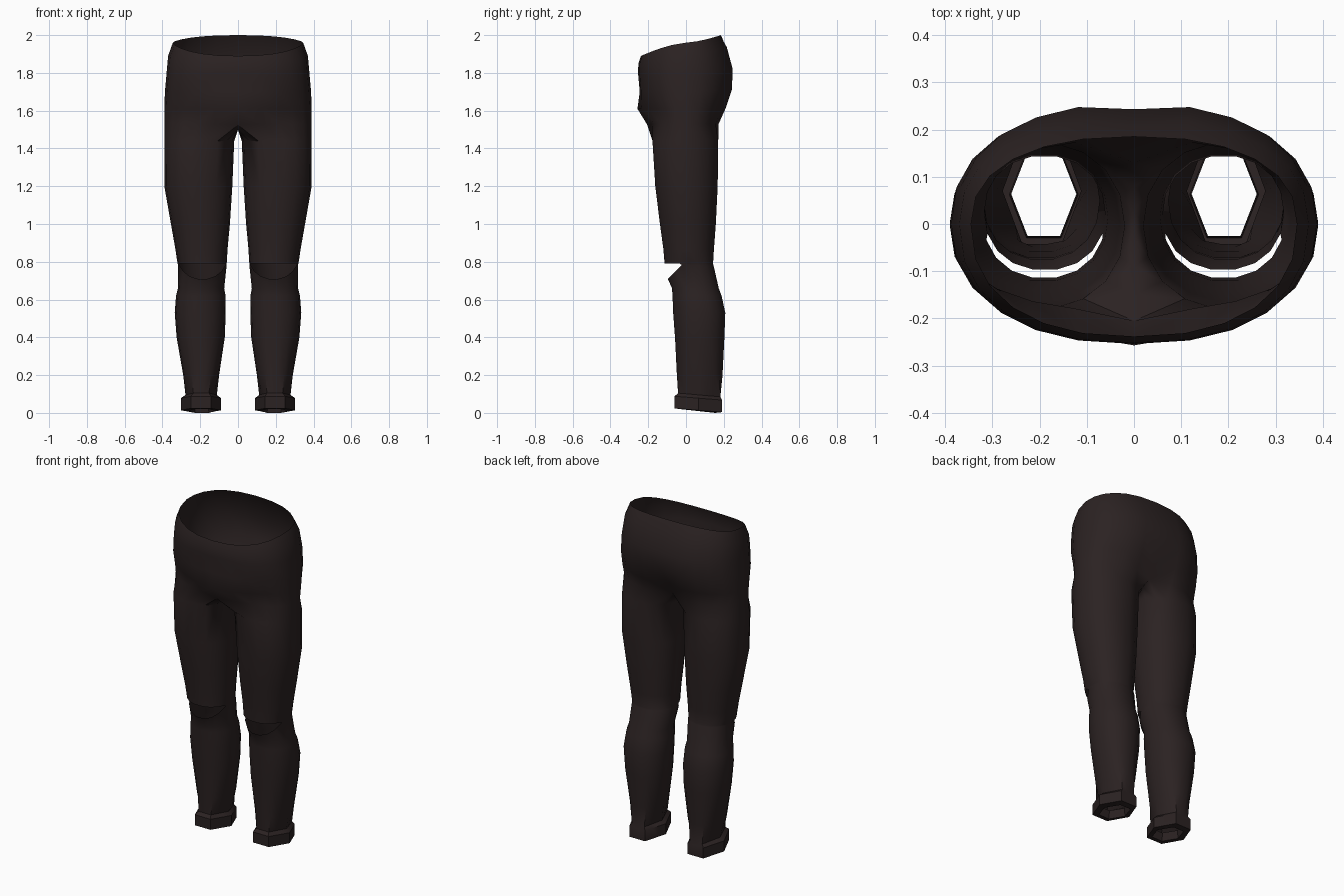
import bpy, bmesh, math
from math import sin, cos, radians

if "Cube" in bpy.data.objects:
    bpy.data.objects.remove(bpy.data.objects["Cube"])

ARC = 13    # points from front centre round the outside to back centre
LEG = 18    # points round a whole leg


def power(v, e=0.86):
    return math.copysign(abs(v) ** e, v)


def pelvis_ring(width, front, back, z_front, z_side, z_back):
    """Half ring on the +x side, from front seam to back seam."""
    ring = []
    for i in range(ARC):
        a = radians(-90 + 15 * i)
        s = power(sin(a))
        x = width * power(cos(a)) if 0 < i < ARC - 1 else 0
        y = s * (front if s < 0 else back)
        z = z_side + abs(s) ** 1.5 * ((z_front if s < 0 else z_back) - z_side)
        ring.append([x, y, z])
    return ring


def leg_ring(z, x_in, x_out, y_front, y_back, hexagon=False):
    """Full ring; the first ARC points continue the pelvis columns."""
    ring = []
    for i in range(LEG):
        deg = -120 + 20 * i
        a = radians(deg)
        if hexagon:
            r = cos(radians(30)) / cos(radians(deg % 60 - 30))
            u, v = r * cos(a), r * sin(a) / cos(radians(30))
        else:
            u, v = power(cos(a), 0.92), power(sin(a), 0.92)
        x = (x_in + x_out) / 2 + u * (x_out - x_in) / 2
        y = (y_front + y_back) / 2 + v * (y_back - y_front) / 2
        ring.append([x, y, z - (0.01 * v if hexagon else 0)])
    return ring


# Hips, from waistband down
pelvis = [
    pelvis_ring(0.345, 0.238, 0.185, 1.89, 1.96, 2.0),
    pelvis_ring(0.37, 0.252, 0.222, 1.85, 1.89, 1.94),
    pelvis_ring(0.378, 0.254, 0.255, 1.80, 1.80, 1.82),
    pelvis_ring(0.387, 0.245, 0.25, 1.70, 1.70, 1.71),
    pelvis_ring(0.39, 0.205, 0.215, 1.61, 1.61, 1.61),
]
for ring in pelvis[1:4]:            # soft seat cleft
    ring[-1][1] -= 0.012
low = pelvis[-1]                    # rounded front of the crotch
low[0][1], low[1][1], low[2][1] = -0.257, -0.236, -0.2
low[-1][1] = 0.165

# Leg opening: outer arc plus the saddle between the legs
top = pelvis_ring(0.39, 0.185, 0.178, 1.53, 1.53, 1.53)
top[0] = [0, -0.205, 1.525]
top[-1] = [0, 0.13, 1.53]
for y in (0.08, 0.03, -0.03, -0.09, -0.15):
    top.append([0, y, 1.5])

# Thigh
thigh = [top] + [leg_ring(*r) for r in (
    (1.44, 0.02, 0.39, -0.18, 0.173),
    (1.2, 0.03, 0.39, -0.165, 0.17),
    (1.0, 0.043, 0.355, -0.14, 0.16),
    (0.87, 0.055, 0.332, -0.122, 0.15),
    (0.79, 0.06, 0.32, -0.115, 0.145),
)]

# Shin, its top edge sagging at the front
knee = leg_ring(0.783, 0.06, 0.317, -0.098, 0.147)
sag = [max(0, (-sin(radians(-120 + 20 * i)) - 0.35) / 0.65) for i in range(LEG)]
for p, s in zip(knee, sag):
    p[2] -= 0.075 * s
shin = [knee] + [leg_ring(*r) for r in (
    (0.66, 0.073, 0.318, -0.076, 0.175),
    (0.62, 0.066, 0.328, -0.073, 0.19),
    (0.53, 0.065, 0.335, -0.07, 0.21),
    (0.4, 0.07, 0.325, -0.06, 0.205),
    (0.2, 0.1, 0.29, -0.05, 0.195),
)]

# Turned-up cuff with an inner lip
cuff = [leg_ring(*r, True) for r in (
    (0.095, 0.112, 0.278, -0.042, 0.182),
    (0.078, 0.09, 0.302, -0.06, 0.19),
    (0.014, 0.09, 0.302, -0.06, 0.19),
    (0.01, 0.118, 0.264, -0.03, 0.155),
    (0.06, 0.122, 0.26, -0.025, 0.152),
)]

bm = bmesh.new()


def loft(rings, closed, keep=lambda i, j: True):
    for a, b in zip(rings, rings[1:]):
        n = LEG if closed else ARC - 1
        for i in range(n):
            j = (i + 1) % LEG
            if keep(i, j):
                bm.faces.new((a[i], b[i], b[j], a[j]))


def add(rings):
    return [[bm.verts.new(p) for p in ring] for ring in rings]


pelvis, thigh, shin, cuff = add(pelvis), add(thigh), add(shin), add(cuff)
loft(pelvis + [thigh[0]], False)
loft(thigh, True)
loft([thigh[-1], shin[0]], True, lambda i, j: sag[i] == 0 and sag[j] == 0)  # open knee tear
loft(shin + cuff, True)

mesh = bpy.data.meshes.new("trousers")
bm.to_mesh(mesh)
bm.free()
trousers = bpy.data.objects.new("trousers", mesh)
bpy.context.collection.objects.link(trousers)

# Dark brown cloth
cloth = bpy.data.materials.new("dark_brown_cloth")
cloth.use_nodes = True
colour = (0.024, 0.016, 0.016, 1)
cloth.diffuse_color = colour
cloth.node_tree.nodes["Principled BSDF"].inputs["Base Color"].default_value = colour
mesh.materials.append(cloth)

mirror = trousers.modifiers.new("other_side", "MIRROR")
mirror.use_clip = True
mirror.merge_threshold = 0.0005

bpy.context.view_layer.objects.active = trousers
trousers.select_set(True)
bpy.ops.object.shade_smooth_by_angle(angle=radians(40))
